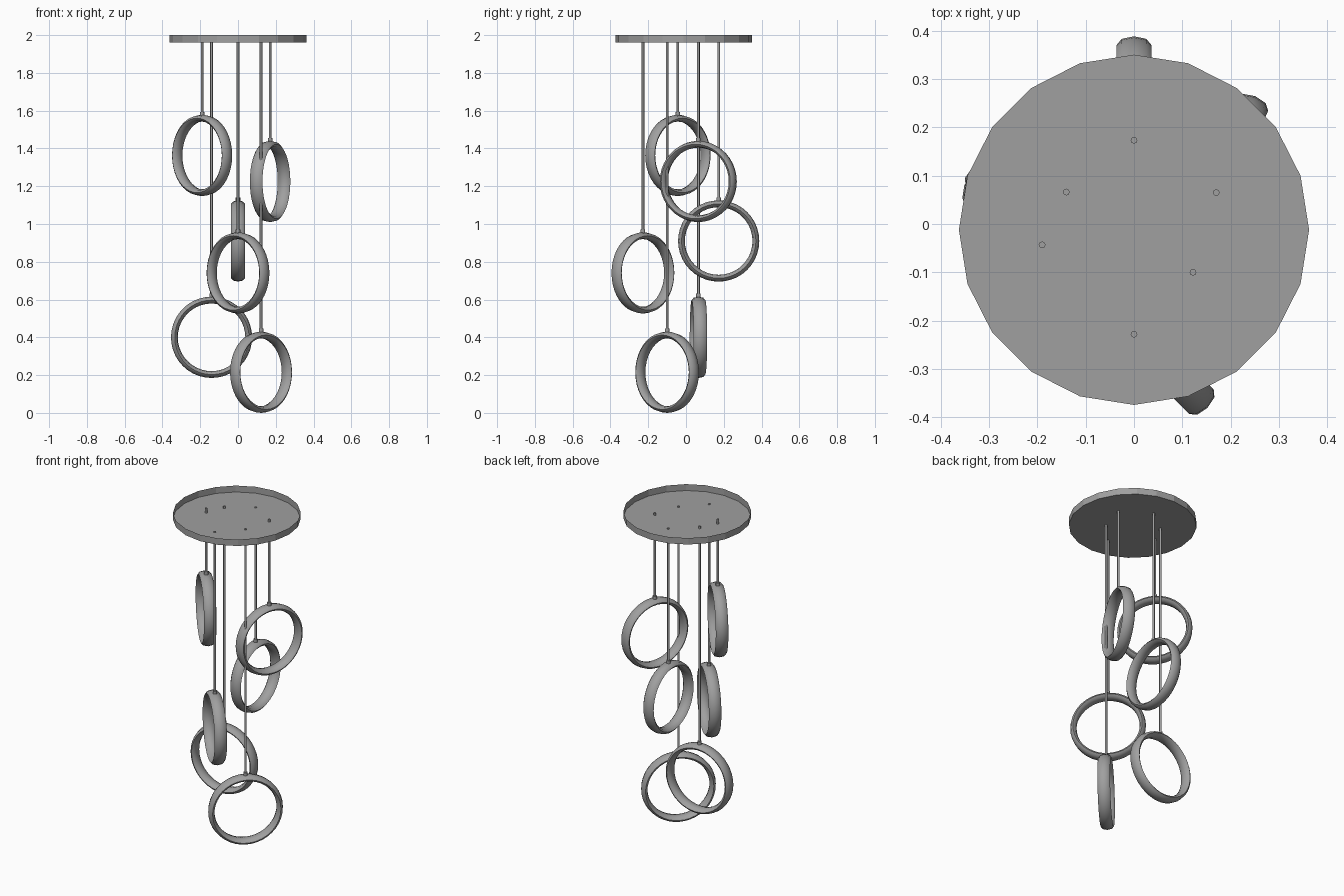
import bpy
import bmesh
from math import radians, cos, sin, tau

cube = bpy.data.objects.get("Cube")
if cube:
    bpy.data.objects.remove(cube, do_unlink=True)

metal = bpy.data.materials.new("satin grey metal")
metal.use_nodes = True
grey = (0.35, 0.35, 0.35, 1)
metal.diffuse_color = grey
metal.node_tree.nodes["Principled BSDF"].inputs["Base Color"].default_value = grey

CANOPY_BASE = 1.96
RING_RADIUS, TUBE_RADIAL, TUBE_AXIAL = 0.197, 0.018, 0.036


def finish(name, bm, location, smooth=None):
    """Turn a bmesh into a named object, optionally smooth shaded."""
    bmesh.ops.recalc_face_normals(bm, faces=bm.faces)
    mesh = bpy.data.meshes.new(name)
    bm.to_mesh(mesh)
    bm.free()
    mesh.materials.append(metal)
    obj = bpy.data.objects.new(name, mesh)
    obj.location = location
    bpy.context.collection.objects.link(obj)
    if smooth:
        bpy.ops.object.select_all(action="DESELECT")
        obj.select_set(True)
        bpy.context.view_layer.objects.active = obj
        bpy.ops.object.shade_smooth_by_angle(angle=radians(smooth))
    return obj


def rod(name, x, y, bottom, top, radius, sides):
    bm = bmesh.new()
    bmesh.ops.create_cone(bm, cap_ends=True, segments=sides, radius1=radius,
                          radius2=radius, depth=top - bottom)
    return finish(name, bm, (x, y, (bottom + top) / 2), 50)


def ring(name, location, heading, segments=40, sides=8):
    """Upright hoop with an oval tube, its plane turned to the heading."""
    bm = bmesh.new()
    loops = []
    for i in range(segments):
        a = tau * i / segments
        loop = []
        for j in range(sides):
            b = tau * j / sides
            r = RING_RADIUS + TUBE_RADIAL * cos(b)
            loop.append(bm.verts.new((r * cos(a), TUBE_AXIAL * sin(b), r * sin(a))))
        loops.append(loop)
    for i, loop in enumerate(loops):
        following = loops[(i + 1) % segments]
        for j in range(sides):
            k = (j + 1) % sides
            bm.faces.new((loop[j], loop[k], following[k], following[j]))
    obj = finish(name, bm, location, 60)
    obj.rotation_euler.z = radians(heading)


# Ceiling canopy: shallow dish, open at the top
bm = bmesh.new()
bmesh.ops.create_cone(bm, cap_ends=True, segments=20, radius1=0.362,
                      radius2=0.362, depth=2 - CANOPY_BASE)
lid = [f for f in bm.faces if f.normal.z > 0.9]
bmesh.ops.delete(bm, geom=lid, context="FACES_ONLY")
finish("canopy", bm, (0, -0.012, (2 + CANOPY_BASE) / 2))

# Pendants: x, y, ring centre height, heading, cable stub above the dish floor
pendants = [
    (-0.19, -0.043, 1.363, -48, 0.030),
    (0.17, 0.065, 1.225, 68, 0.015),
    (0.0, 0.173, 0.91, 90, 0.005),
    (0.0, -0.228, 0.741, -45, 0.004),
    (-0.14, 0.066, 0.40, 3, 0.015),
    (0.122, -0.1, 0.215, 46, 0.007),
]
for n, (x, y, z, heading, stub) in enumerate(pendants, 1):
    crown = z + RING_RADIUS + TUBE_RADIAL
    ring(f"ring_{n}", (x, y, z), heading)
    rod(f"ferrule_{n}", x, y, crown - 0.01, crown + 0.016, 0.012, 12)
    rod(f"cable_{n}", x, y, crown, CANOPY_BASE + stub, 0.007, 8)
